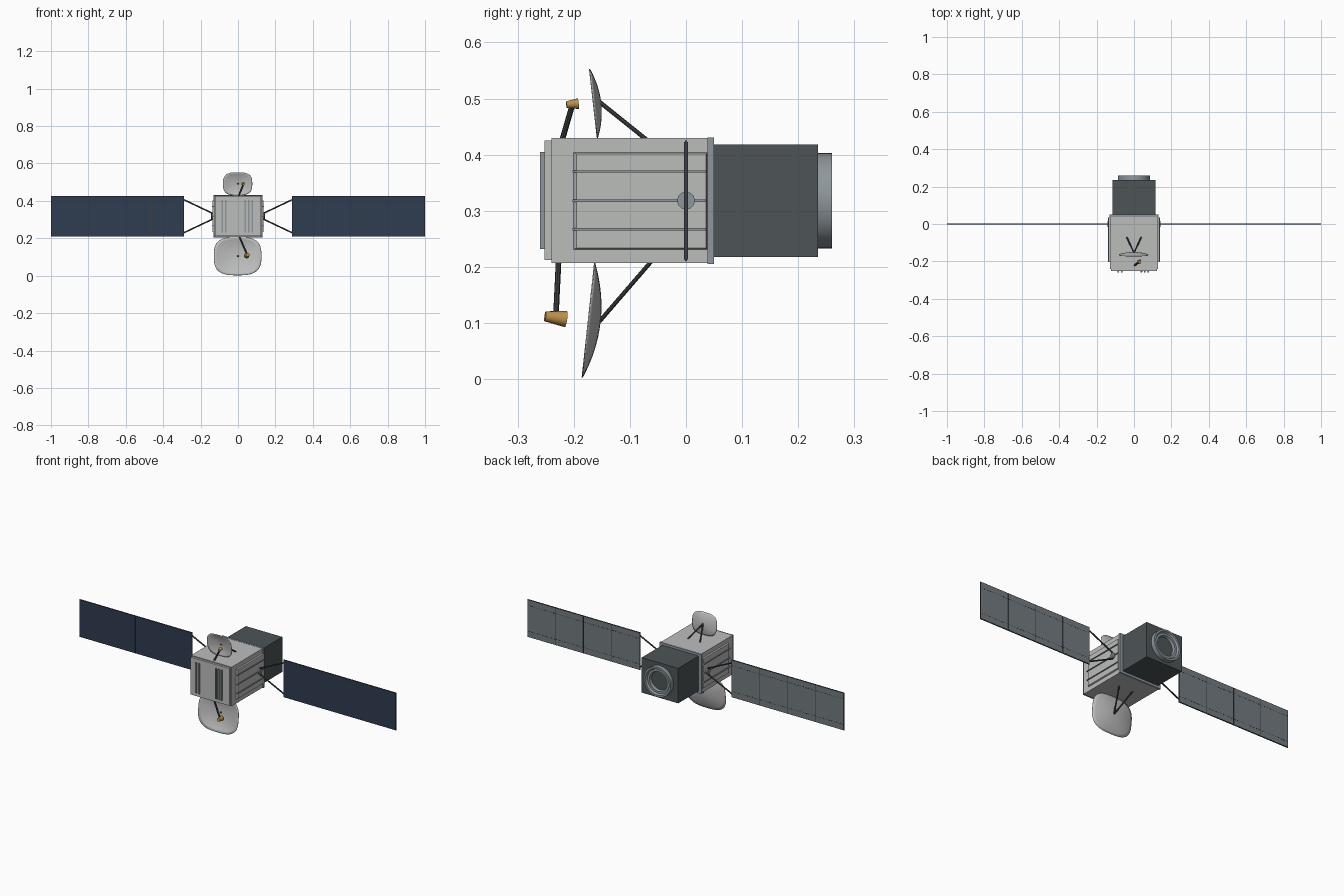
import bpy, bmesh, math
from mathutils import Vector, Matrix

if "Cube" in bpy.data.objects:
    bpy.data.objects.remove(bpy.data.objects["Cube"])


def material(name, r, g, b):
    m = bpy.data.materials.new(name)
    m.use_nodes = True
    m.diffuse_color = (r, g, b, 1)
    m.node_tree.nodes["Principled BSDF"].inputs["Base Color"].default_value = (r, g, b, 1)
    return m


PALE = material("pale grey", 0.50, 0.51, 0.50)
METAL = material("blue grey metal", 0.27, 0.31, 0.34)
SLATE = material("dark slate", 0.075, 0.09, 0.095)
DARK = material("strut grey", 0.045, 0.05, 0.055)
NAVY = material("solar navy", 0.028, 0.045, 0.08)
BACKING = material("panel backing grey", 0.17, 0.20, 0.215)
GOLD = material("gold", 0.50, 0.28, 0.07)

CZ = 0.318  # height of the body axis


def finish(name, bm, *mats, smooth=False):
    bmesh.ops.recalc_face_normals(bm, faces=bm.faces)
    mesh = bpy.data.meshes.new(name)
    bm.to_mesh(mesh)
    bm.free()
    for m in mats:
        mesh.materials.append(m)
    ob = bpy.data.objects.new(name, mesh)
    bpy.context.collection.objects.link(ob)
    if smooth:
        bpy.ops.object.select_all(action="DESELECT")
        ob.select_set(True)
        bpy.context.view_layer.objects.active = ob
        bpy.ops.object.shade_smooth_by_angle(angle=math.radians(40))
    return ob


def add_box(bm, lo, hi):
    lo, hi = Vector(lo), Vector(hi)
    mat = Matrix.Translation((lo + hi) / 2) @ Matrix.Diagonal((*(hi - lo), 1))
    return bmesh.ops.create_cube(bm, size=1, matrix=mat)["verts"]


def box(name, lo, hi, mat):
    bm = bmesh.new()
    add_box(bm, lo, hi)
    return finish(name, bm, mat)


def rod(name, a, b, r1, mat, r2=None, sides=8):
    a, b = Vector(a), Vector(b)
    turn = (b - a).to_track_quat("Z", "Y").to_matrix().to_4x4()
    bm = bmesh.new()
    bmesh.ops.create_cone(bm, cap_ends=True, segments=sides, radius1=r1,
                          radius2=r1 if r2 is None else r2, depth=(b - a).length,
                          matrix=Matrix.Translation((a + b) / 2) @ turn)
    return finish(name, bm, mat, smooth=True)


# Main body, front bezel, rear flange and rear module
box("body", (-0.128, -0.24, 0.207), (0.128, 0.04, 0.43), PALE)
box("front_bezel", (-0.122, -0.252, 0.212), (0.122, -0.24, 0.425), PALE)
box("rear_flange", (-0.132, 0.038, 0.205), (0.132, 0.05, 0.431), METAL)
box("rear_module", (-0.115, 0.05, 0.218), (0.115, 0.235, 0.418), SLATE)

# Upright front fins
bm = bmesh.new()
for x in (-0.085, -0.066, 0.04, 0.057, 0.075):
    add_box(bm, (x - 0.004, -0.26, 0.232), (x + 0.004, -0.25, 0.405))
finish("front_fins", bm, METAL)

# Docking ring turned around the y axis
bm = bmesh.new()
profile = [(0.085, 0.233), (0.085, 0.26), (0.074, 0.26), (0.068, 0.25), (0.056, 0.25), (0.052, 0.2355)]
verts = [bm.verts.new((r, y, 0)) for r, y in profile]
edges = [bm.edges.new(pair) for pair in zip(verts, verts[1:])]
bmesh.ops.spin(bm, geom=verts + edges, cent=(0, 0, 0), axis=(0, 1, 0),
               angle=math.tau, steps=40, use_merge=True)
bmesh.ops.remove_doubles(bm, verts=bm.verts, dist=0.0001)
bmesh.ops.translate(bm, verts=bm.verts, vec=(0, 0, CZ))
finish("docking_ring", bm, METAL, smooth=True)

for side, s in (("left", 1), ("right", -1)):
    # Raised side plate with sloping edges, and its ribs
    bm = bmesh.new()
    plate = add_box(bm, (0.12, -0.207, 0.228), (0.135, 0.04, 0.407))
    for v in plate:
        if v.co.x > 0.13:
            v.co.y += 0.012 if v.co.y < 0 else -0.004
            v.co.z += 0.006 if v.co.z < CZ else -0.006
        v.co.x *= s
    finish(side + "_side_plate", bm, PALE)
    bm = bmesh.new()
    for z in (0.267, CZ, 0.37):
        for v in add_box(bm, (0.13, -0.202, z - 0.002), (0.14, 0.036, z + 0.002)):
            v.co.x *= s
    finish(side + "_side_ribs", bm, METAL)

    # Wing hinge and booms
    rod(side + "_hinge", (s * 0.128, 0, CZ), (s * 0.143, 0, CZ), 0.016, METAL, sides=12)
    rod(side + "_hinge_bar", (s * 0.141, 0, CZ - 0.02), (s * 0.141, 0, CZ + 0.02), 0.004, DARK)
    for word, k in (("upper", 1), ("lower", -1)):
        rod(f"{side}_{word}_boom", (s * 0.139, 0, CZ + k * 0.017), (s * 0.293, 0, CZ + k * 0.09),
            0.004, DARK)

    # Four solar panels on a dark frame: cells in front, backing behind
    box(side + "_wing_frame", (min(s * 0.29, s), -0.002, 0.211), (max(s * 0.29, s), 0.002, 0.425), DARK)
    cells, dashes = bmesh.new(), bmesh.new()
    width = 0.71 / 4
    for i in range(4):
        x0 = 0.29 + i * width
        for v in add_box(cells, (x0 + 0.002, -0.0035, 0.213), (x0 + width - 0.002, 0.0035, 0.423)):
            v.co.x *= s
        for j in range(10):
            x = x0 + width * (j + 0.5) / 10
            for z in (0.245, 0.391):
                for v in add_box(dashes, (x - 0.005, 0.003, z - 0.0015), (x + 0.005, 0.004, z + 0.0015)):
                    v.co.x *= s
    bmesh.ops.recalc_face_normals(cells, faces=cells.faces)
    cells.normal_update()
    for f in cells.faces:
        f.material_index = 0 if f.normal.y < -0.5 else (1 if f.normal.y > 0.5 else 2)
    finish(side + "_solar_panels", cells, NAVY, BACKING, DARK)
    finish(side + "_panel_dashes", dashes, DARK)


def dish(name, centre, half_w, half_h, depth, tilt):
    """Rounded-square bowl opening towards -y."""
    rings, sides, power = 8, 48, 3.0
    bm = bmesh.new()
    mid = bm.verts.new((0, depth, 0))
    previous = None
    for i in range(1, rings + 1):
        t = i / rings
        ring = []
        for j in range(sides):
            c, s = math.cos(math.tau * j / sides), math.sin(math.tau * j / sides)
            n = 2 + (power - 2) * t
            k = t / (abs(c) ** n + abs(s) ** n) ** (1 / n)
            ring.append(bm.verts.new((half_w * c * k, depth * (1 - t * t), half_h * s * k)))
        for j in range(sides):
            a, b = ring[j], ring[(j + 1) % sides]
            bm.faces.new((mid, a, b) if previous is None else (previous[j], a, b, previous[(j + 1) % sides]))
        previous = ring
    bmesh.ops.transform(bm, verts=bm.verts, matrix=Matrix.Translation(centre) @ Matrix.Rotation(tilt, 4, "X"))
    ob = finish(name, bm, PALE, smooth=True)
    mod = ob.modifiers.new("thickness", "SOLIDIFY")
    mod.thickness = 0.002
    mod.offset = 0


# Dishes with rear struts
dish("upper_dish", (-0.002, -0.165, 0.491), 0.078, 0.062, 0.013, 0.113)
dish("lower_dish", (-0.002, -0.174, 0.105), 0.127, 0.103, 0.021, -0.108)
for side, s in (("left", 1), ("right", -1)):
    rod("upper_dish_strut_" + side, (0, -0.154, 0.494), (s * 0.04, -0.068, 0.425), 0.004, DARK)
    rod("lower_dish_strut_" + side, (0, -0.155, 0.102), (s * 0.045, -0.06, 0.212), 0.004, DARK)

# Feed arms and horns
rod("upper_feed_arm", (0.003, -0.221, 0.425), (0.028, -0.203, 0.487), 0.005, DARK)
rod("upper_feed_horn", (0.029, -0.213, 0.489), (0.027, -0.192, 0.491), 0.006, GOLD, 0.0095, 16)
rod("lower_feed_arm", (0.006, -0.227, 0.212), (0.05, -0.232, 0.11), 0.005, DARK)
rod("lower_feed_horn", (0.052, -0.251, 0.112), (0.046, -0.214, 0.107), 0.009, GOLD, 0.0145, 16)
